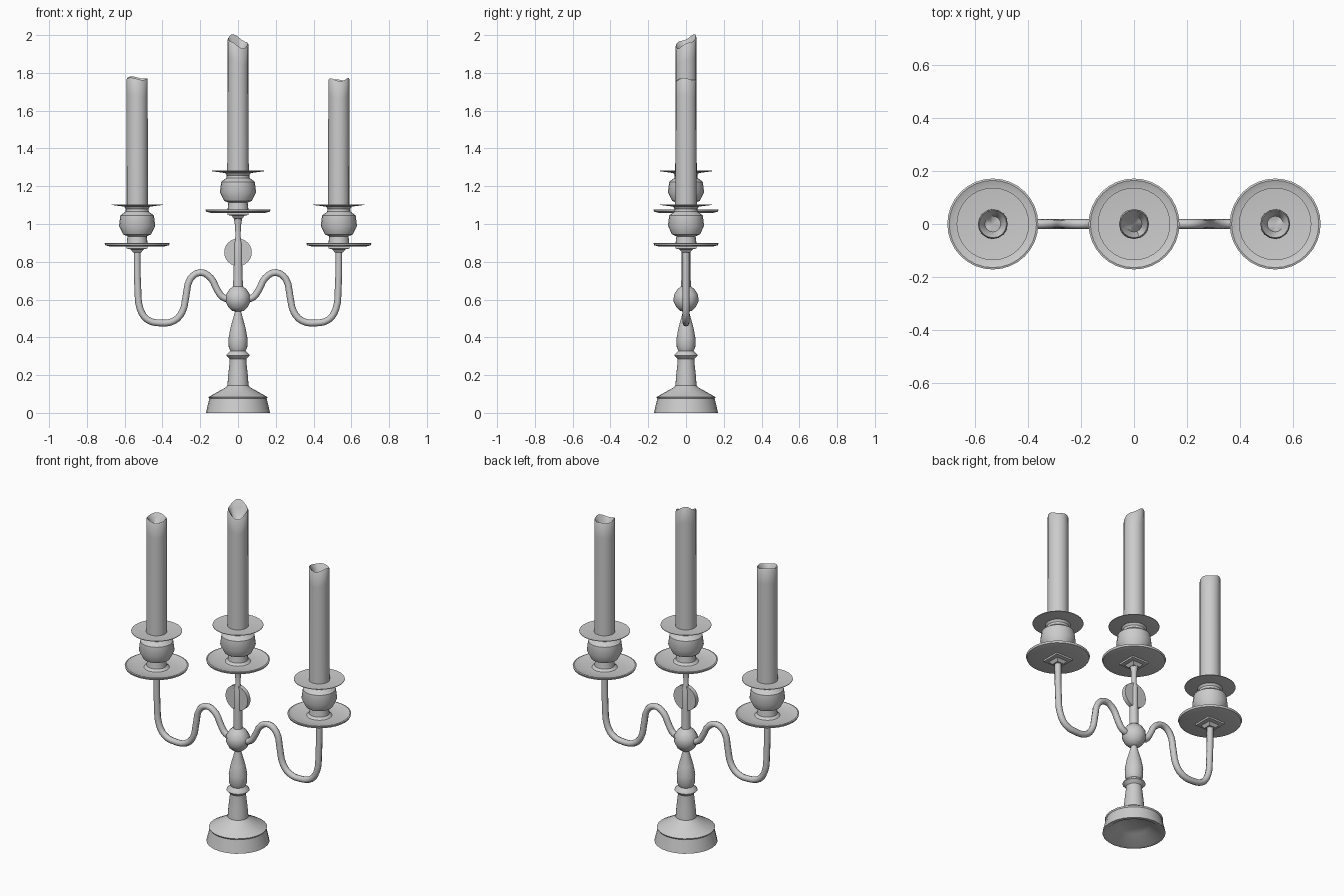
import bpy, bmesh, math
from mathutils import Vector

if "Cube" in bpy.data.objects:
    bpy.data.objects.remove(bpy.data.objects["Cube"])


def finish(name, bm, angle=35):
    bmesh.ops.remove_doubles(bm, verts=bm.verts, dist=1e-5)
    bmesh.ops.recalc_face_normals(bm, faces=bm.faces)
    me = bpy.data.meshes.new(name)
    bm.to_mesh(me)
    bm.free()
    ob = bpy.data.objects.new(name, me)
    bpy.context.collection.objects.link(ob)
    bpy.ops.object.select_all(action='DESELECT')
    ob.select_set(True)
    bpy.context.view_layer.objects.active = ob
    bpy.ops.object.shade_smooth_by_angle(angle=math.radians(angle))
    return ob


def lathe(name, profile, x=0, z=0, n=24, turn=0.0, angle=35, rim=None):
    """Revolve (radius, height) points; rim(theta) raises points above 1.6."""
    bm = bmesh.new()
    rings = []
    for r, h in profile:
        ring = []
        for i in range(n):
            t = turn + 2 * math.pi * i / n
            dz = rim(t) if rim and h > 1.6 and r > 0.01 else 0
            ring.append(bm.verts.new((x + r * math.cos(t), r * math.sin(t), z + h + dz)))
        rings.append(ring)
    for a, b in zip(rings, rings[1:]):
        for i in range(n):
            j = (i + 1) % n
            bm.faces.new((a[i], a[j], b[j], b[i]))
    return finish(name, bm, angle)


# foot and turned column
lathe("base_column", [(0, .05), (.085, .045), (.15, .0), (.17, 0), (.152, .075), (.157, .083),
                      (.145, .09), (.065, .135), (.056, .145), (.052, .2), (.044, .27), (.044, .285),
                      (.062, .303), (.06, .31), (.04, .328), (.049, .348), (.05, .395),
                      (.04, .45), (.015, .54), (.015, .6)], n=24)

# centre ball joint
lathe("ball_joint", [(0, .533), (.03, .54), (.05, .558), (.066, .59), (.064, .625),
                     (.045, .655), (.026, .67), (0, .67)], n=12)

# upper stem
lathe("upper_stem", [(.026, .66), (.023, .8), (.023, .9), (.013, .935), (.017, 1.0),
                     (.022, 1.03), (.022, 1.06)], n=12)

# flat medallion on the stem, facing front
bm = bmesh.new()
bmesh.ops.create_cone(bm, cap_ends=True, segments=24, radius1=.073, radius2=.073, depth=.026)
medal = finish("stem_medallion", bm)
medal.rotation_euler.x = math.pi / 2
medal.location.z = .85


# curved arms
def arm(name, s):
    pts = [(.03, .60), (.08, .612), (.112, .655), (.145, .715), (.20, .743), (.252, .71),
           (.275, .62), (.295, .535), (.34, .487), (.41, .476), (.48, .494), (.518, .55),
           (.53, .65), (.534, .88)]
    cu = bpy.data.curves.new(name, 'CURVE')
    cu.dimensions = '3D'
    sp = cu.splines.new('BEZIER')
    sp.bezier_points.add(len(pts) - 1)
    for p, (px, pz) in zip(sp.bezier_points, pts):
        p.co = Vector((s * px, 0, pz))
        p.handle_left_type = p.handle_right_type = 'AUTO'
    cu.resolution_u = 3
    cu.bevel_depth = .018
    cu.bevel_resolution = 2
    cu.use_fill_caps = True
    ob = bpy.data.objects.new(name, cu)
    bpy.context.collection.objects.link(ob)


arm("left_arm", -1)
arm("right_arm", 1)


# candle holder: square bracket, drip plate, cup and wax guard, plus the candle
def holder(side, x, z, top, rim):
    q = math.sqrt(2)
    lathe(side + "_bracket", [(0, .845), (.022 * q, .85), (.035 * q, .866), (.055 * q, .87),
                              (.055 * q, .885), (0, .885)],
          x, z, n=4, turn=math.pi / 4)
    lathe(side + "_drip_plate", [(0, .88), (.14, .88), (.168, .887), (.172, .898), (.165, .9),
                                 (.14, .89), (.078, .888), (0, .888)], x, z, n=32)
    lathe(side + "_cup", [(0, .886), (.07, .887), (.055, .9), (.051, .935), (.074, .945),
                          (.096, .99), (.089, 1.045), (.062, 1.065), (.06, 1.08),
                          (.068, 1.092), (0, 1.092)], x, z, n=20)
    lathe(side + "_wax_guard", [(0, 1.092), (.068, 1.092), (.137, 1.101), (.137, 1.104),
                                (.068, 1.098), (0, 1.098)], x, z, n=32)
    lathe(side + "_candle", [(0, 1.09 + z), (.057, 1.09 + z), (.056, top - .09), (.056, top - .006),
                             (.052, top), (.043, top - .012), (.03, top - .045),
                             (0, top - .055)], x, 0, n=16, angle=40, rim=rim)


holder("centre", 0, .178, 1.966,
       lambda t: .031 * math.cos(t - 2.2) + .008 * math.cos(3 * t))
holder("left", -.534, 0, 1.772,
       lambda t: .006 * math.cos(t - 2.4) + .004 * math.cos(3 * t))
holder("right", .534, 0, 1.765,
       lambda t: .005 * math.cos(2 * t) + .005 * math.cos(3 * t + 1))
